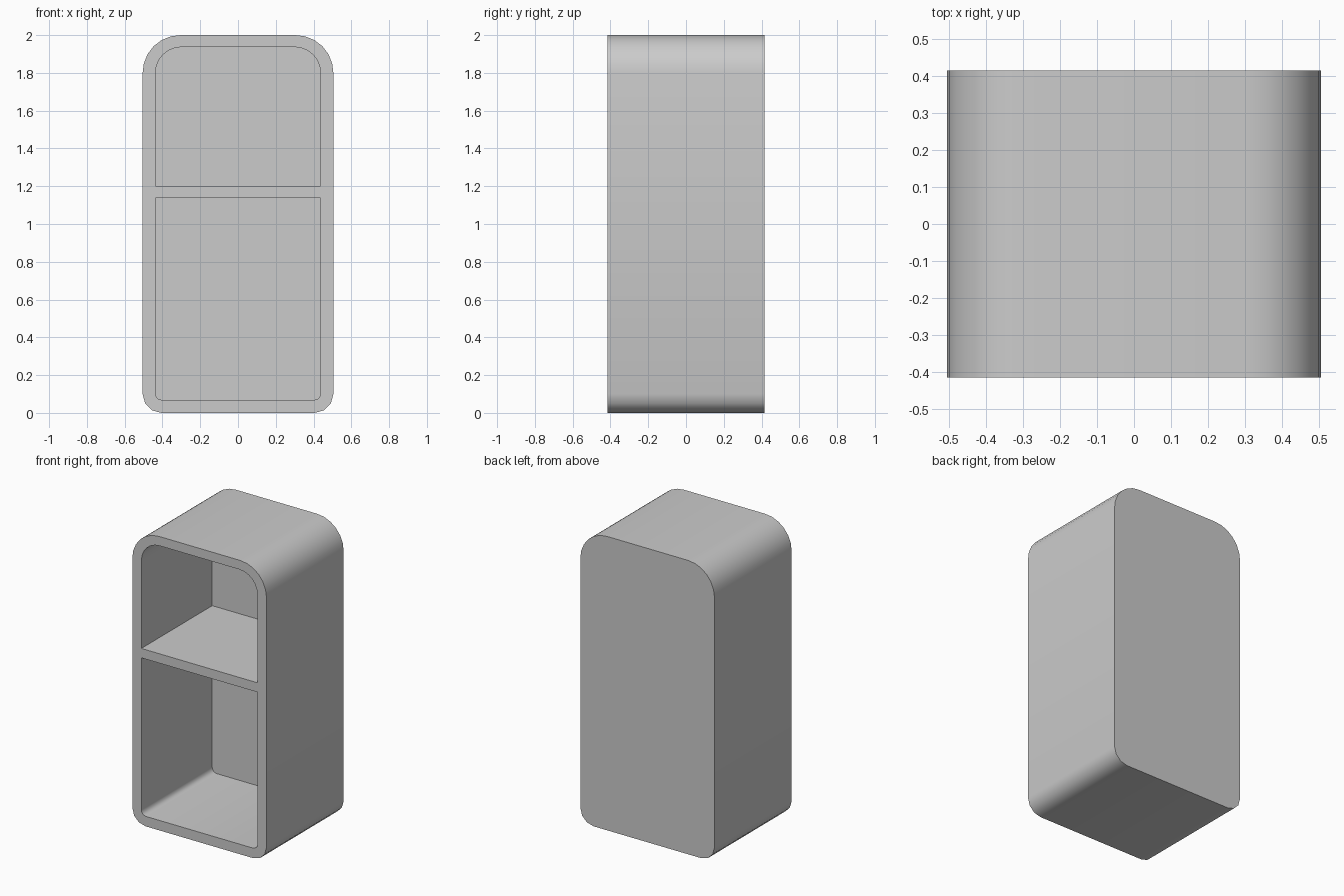
import bpy, bmesh
from math import sin, cos, pi

if "Cube" in bpy.data.objects:
    bpy.data.objects.remove(bpy.data.objects["Cube"])

FRONT, BACK, INNER_BACK = -0.415, 0.415, 0.347


def arc(cx, cz, r, start, steps):
    """Quarter arc, counter-clockwise; zero radius gives a plain corner."""
    if r == 0:
        return [(cx, cz)]
    return [(cx + r * cos(start + i * pi / 2 / steps),
             cz + r * sin(start + i * pi / 2 / steps)) for i in range(steps + 1)]


def outline(half, z0, z1, r_low, r_top):
    """Rectangle with its own bottom and top corner radii."""
    return (arc(half - r_low, z0 + r_low, r_low, -pi / 2, 3)
            + arc(half - r_top, z1 - r_top, r_top, 0, 6)
            + arc(r_top - half, z1 - r_top, r_top, pi / 2, 6)
            + arc(r_low - half, z0 + r_low, r_low, pi, 3))


def tube(bm, points, depth_y):
    """Walls from the front plane to depth_y, capped there; returns front edges."""
    front = [bm.verts.new((x, FRONT, z)) for x, z in points]
    rear = [bm.verts.new((x, depth_y, z)) for x, z in points]
    n = len(points)
    for i in range(n):
        j = (i + 1) % n
        bm.faces.new((front[i], front[j], rear[j], rear[i]))
    bm.faces.new(rear)
    return [bm.edges.get((front[i], front[(i + 1) % n])) for i in range(n)]


bm = bmesh.new()
# outer body, lower compartment, upper compartment (the shelf lies between them)
rim = tube(bm, outline(0.505, 0.0, 2.0, 0.1, 0.2), BACK)
rim += tube(bm, outline(0.437, 0.068, 1.138, 0.034, 0), INNER_BACK)
rim += tube(bm, outline(0.437, 1.202, 1.937, 0, 0.137), INNER_BACK)
# front frame with both openings
bmesh.ops.triangle_fill(bm, edges=rim, use_beauty=True, normal=(0, -1, 0))
bmesh.ops.recalc_face_normals(bm, faces=bm.faces)

mesh = bpy.data.meshes.new("cabinet_body")
bm.to_mesh(mesh)
bm.free()
cabinet = bpy.data.objects.new("cabinet_body", mesh)
bpy.context.collection.objects.link(cabinet)

# smooth rounded corners, sharp rims
bpy.context.view_layer.objects.active = cabinet
cabinet.select_set(True)
bpy.ops.object.shade_smooth_by_angle(angle=pi / 4)
